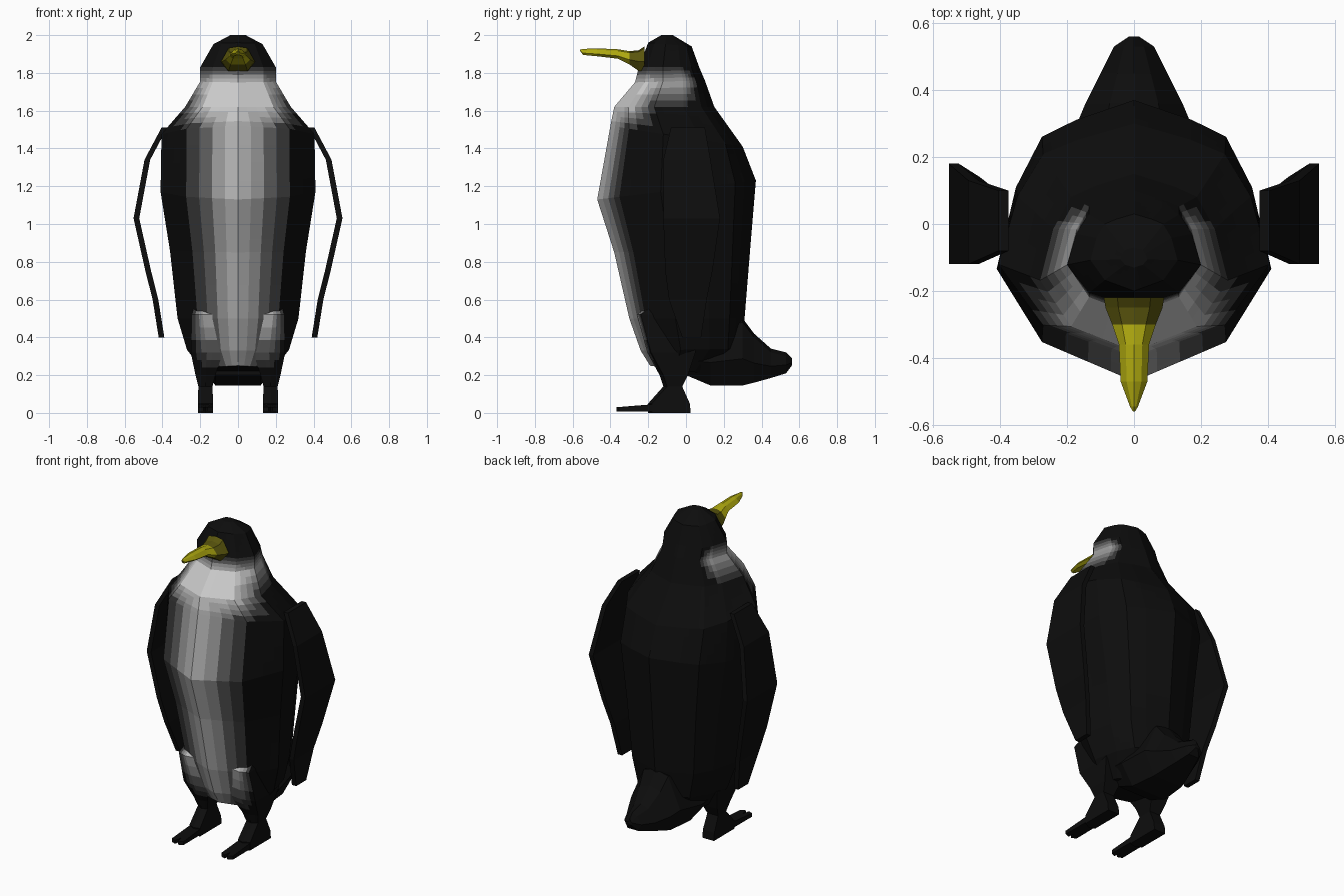
import bpy, bmesh

if "Cube" in bpy.data.objects:
    bpy.data.objects.remove(bpy.data.objects["Cube"])

def material(name, rgb):
    m = bpy.data.materials.new(name)
    m.diffuse_color = (*rgb, 1)
    m.use_nodes = True
    m.node_tree.nodes["Principled BSDF"].inputs["Base Color"].default_value = m.diffuse_color
    return m

SHADES = 7
greys = [material(f"plumage_{i}", (0.004 + 0.6 * (i / (SHADES - 1)) ** 1.6,) * 3) for i in range(SHADES)]
yellow = material("beak_yellow", (0.42, 0.39, 0.005))
olive = material("beak_olive", (0.10, 0.09, 0.004))

def loft(name, rings, mats, weights=None, mirror=False, cuts=0):
    """Skin closed rings of points; weights (ring, column) give plumage whiteness."""
    bm = bmesh.new()
    layer = bm.verts.layers.float.new("white")
    grid = []
    for i, ring in enumerate(rings):
        row = [bm.verts.new(p) for p in ring]
        for j, v in enumerate(row):
            v[layer] = weights(i, j) if weights else 0
        grid.append(row)
    n = len(grid[0])
    for a, b in zip(grid, grid[1:]):
        for j in range(n):
            k = (j + 1) % n
            bm.faces.new((a[j], a[k], b[k], b[j]))
    if cuts:
        bmesh.ops.subdivide_edges(bm, edges=bm.edges[:], cuts=cuts, use_grid_fill=True)
    bmesh.ops.holes_fill(bm, edges=[e for e in bm.edges if e.is_boundary], sides=0)
    bmesh.ops.recalc_face_normals(bm, faces=bm.faces[:])
    if weights:
        for f in bm.faces:
            w = sum(v[layer] for v in f.verts) / len(f.verts)
            f.material_index = max(0, min(SHADES - 1, round(w * (SHADES - 1))))
    me = bpy.data.meshes.new(name)
    bm.to_mesh(me)
    bm.free()
    for m in mats:
        me.materials.append(m)
    ob = bpy.data.objects.new(name, me)
    bpy.context.collection.objects.link(ob)
    if mirror:
        ob.modifiers.new("Mirror", 'MIRROR').use_bisect_axis[0] = False
    return ob

# Body and head: front z, back z, front y, back y, half width
levels = [(2.00, 2.00, -.13, -.07, .04), (1.96, 1.94, -.20, .03, .13),
          (1.83, 1.83, -.25, .07, .20), (1.75, 1.76, -.27, .10, .20),
          (1.62, 1.62, -.38, .15, .28), (1.52, 1.41, -.40, .30, .405),
          (1.13, 1.23, -.47, .37, .41), (.85, .87, -.38, .34, .36),
          (.50, .50, -.30, .31, .32), (.33, .34, -.24, .29, .27),
          (.25, .20, -.19, .15, .19)]
half = [(0, 0), (.67, .14), (1, .40), (.86, .69), (.67, .87), (.42, .93), (0, 1)]
section = half + [(-u, v) for u, v in half[-2:0:-1]]
rings = [[(u * w, yf + v * (yb - yf), zf + v * (zb - zf)) for u, v in section]
         for zf, zb, yf, yb, w in levels]

def body_white(i, j):
    j = min(j, len(section) - j)
    if j == 0:
        return 1 if i >= 3 else 0
    return {(3, 1): 1, (4, 1): 1, (3, 2): .7, (3, 3): .8}.get((i, j), 0)

loft("body", rings, greys, body_white, cuts=3)

# Tail: y, half width, bottom z, top z
tail = [(0, .20, .20, .40), (.13, .20, .145, .45), (.30, .17, .145, .50), (.36, .145, .16, .42),
        (.45, .10, .185, .34), (.53, .06, .21, .32), (.56, .015, .25, .29)]
loft("tail", [[(-w * .6, y, a), (w * .6, y, a), (w, y, a * .6 + b * .4),
               (w * .5, y, b - .02), (0, y, b), (-w * .5, y, b - .02), (-w, y, a * .6 + b * .4)]
              for y, w, a, b in tail], greys[:1])

# Beak: y, half width, bottom z, middle z, top z
beak = [(-.22, .09, 1.81, 1.86, 1.94), (-.25, .085, 1.81, 1.86, 1.92), (-.30, .065, 1.845, 1.87, 1.915),
        (-.36, .045, 1.875, 1.89, 1.925), (-.47, .04, 1.888, 1.90, 1.93), (-.545, .012, 1.895, 1.905, 1.927),
        (-.56, .003, 1.915, 1.918, 1.923)]
ob = loft("beak", [[(-w * .6, y, a), (w * .6, y, a), (w, y, m), (w * .55, y, b - .008), (0, y, b),
                    (-w * .55, y, b - .008), (-w, y, m)] for y, w, a, m, b in beak], [yellow, olive])
for p in ob.data.polygons:
    p.material_index = int(p.center.y > -.29)

# Flippers: z, outer x, front y, back y
flipper = [(1.51, .405, -.08, .10), (1.34, .495, -.12, .13), (1.03, .553, -.12, .18),
           (.75, .49, -.11, .14), (.60, .452, -.09, .11), (.40, .42, -.02, .08)]
loft("flipper", [[(x, a, z), (x, b, z), (x - .03, b, z), (x - .03, a, z)]
                 for z, x, a, b in flipper], greys[:1], mirror=True)

# Legs: z, inner x, outer x, front y, back y
leg = [(.57, .13, .23, -.19, 0), (.52, .13, .245, -.26, .05), (.32, .08, .25, -.205, .05),
       (.20, .12, .225, -.14, .01), (.14, .135, .21, -.12, -.02), (.05, .132, .212, -.20, .02),
       (0, .132, .212, -.20, .025)]
loft("leg", [[(a, c + .01, z), ((a + b) / 2, c, z), (b, c + .02, z), (b, d, z), (a, d, z)]
             for z, a, b, c, d in leg], greys,
     lambda i, j: (.8, .9, .3)[i] if i < 3 and j < 2 else 0, mirror=True, cuts=2)

# Feet: two toes split by a notch, as a flat wedge
outline = [(.134, -.12), (.132, -.355), (.162, -.368), (.172, -.32), (.182, -.368), (.212, -.355), (.210, -.12)]
loft("foot", [[(x, y, .008) for x, y in outline],
              [(x, y, .03 if y < -.2 else .05) for x, y in outline]], greys[:1], mirror=True)
